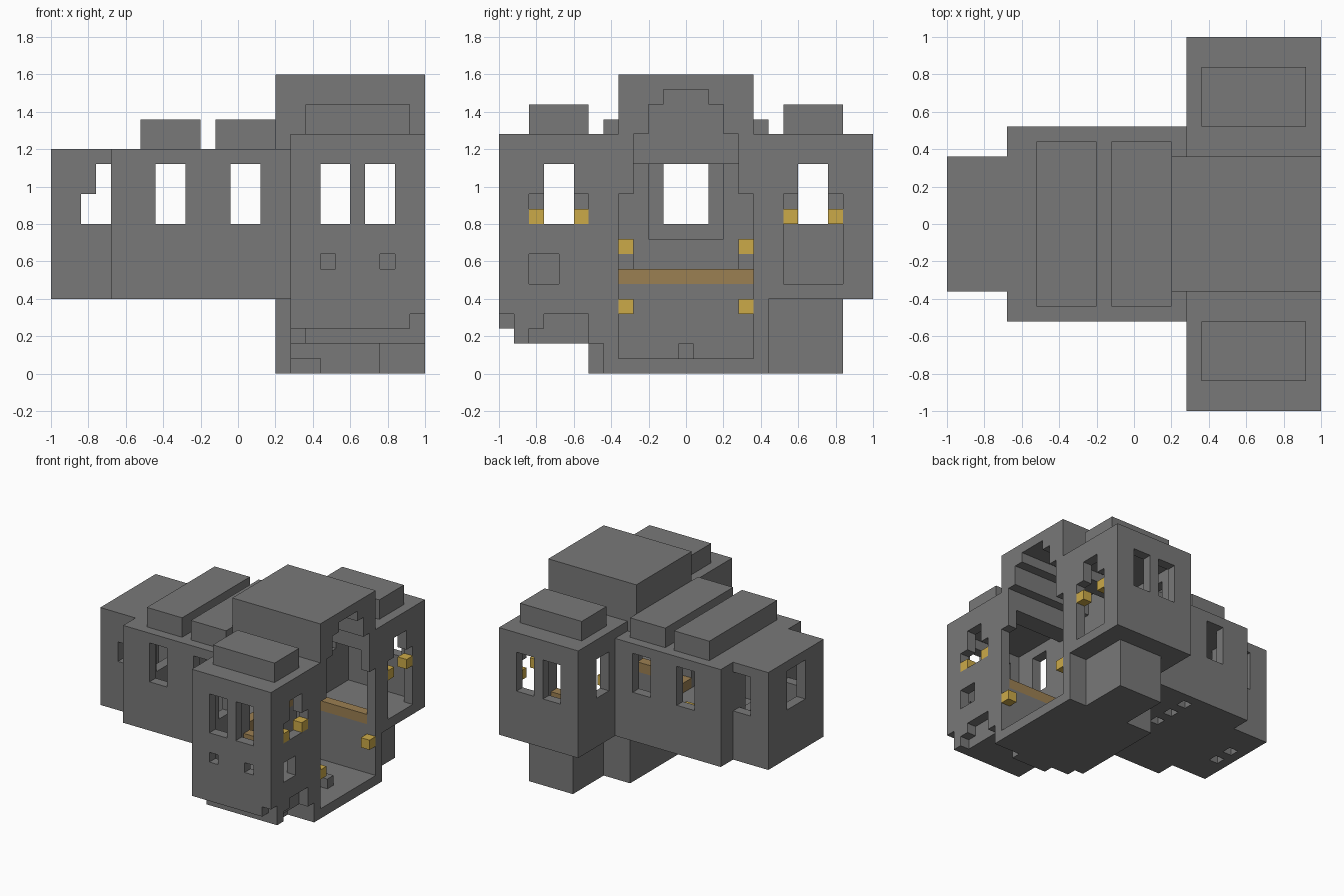
import bpy
import bmesh
from mathutils import Vector

CELL = 0.08
ORIGIN = Vector((-1, -1, 0))

cube = bpy.data.objects.get("Cube")
if cube:
    bpy.data.objects.remove(cube, do_unlink=True)


def material(name, rgb):
    m = bpy.data.materials.new(name)
    m.use_nodes = True
    m.diffuse_color = (*rgb, 1)
    node = m.node_tree.nodes["Principled BSDF"]
    node.inputs["Base Color"].default_value = (*rgb, 1)
    node.inputs["Roughness"].default_value = 0.9
    return m


STONE = material("grey stone", (0.19, 0.19, 0.19))
WOOD = material("brown wood", (0.33, 0.215, 0.085))
GLOW = material("lamp yellow", (0.6, 0.4, 0.066))

cells = {}  # block position -> part name
colours = {}  # part name -> material


def box(x, y, z):
    return [(i, j, k) for i in range(*x) for j in range(*y) for k in range(*z)]


def fill(part, x, y, z, mat=STONE):
    colours[part] = mat
    for c in box(x, y, z):
        cells[c] = part


def cut(x, y, z):
    for c in box(x, y, z):
        cells.pop(c, None)


def mirror(y):
    return (25 - y[1], 25 - y[0])


# Solid masses
fill("apse", (0, 4), (8, 17), (5, 15))
fill("nave", (4, 16), (6, 19), (5, 15))
for start in (6, 11):
    fill("roof_slabs", (start, start + 4), (7, 18), (15, 17))
fill("right_wing", (16, 25), (0, 8), (3, 16))
fill("right_wing", (17, 25), (1, 8), (2, 3))
fill("left_wing", (16, 25), (17, 25), (5, 16))
fill("left_wing_foot", (18, 23), (18, 23), (0, 5))
for y in ((2, 6), (19, 23)):
    fill("wing_caps", (17, 24), y, (16, 18))
fill("tower_base", (15, 25), (7, 18), (0, 7))
fill("tower", (15, 25), (8, 17), (7, 20))
fill("base_steps", (18, 22), (6, 7), (0, 1))
fill("base_steps", (16, 22), (6, 7), (1, 2))

# Broken lower edge of the right wing
cut((24, 25), (0, 1), (3, 4))
cut((24, 25), (2, 6), (2, 3))
cut((24, 25), (3, 6), (3, 4))
cut((15, 16), (7, 8), (0, 5))

# Hollow rooms
cut((1, 4), (9, 16), (6, 14))
cut((5, 15), (7, 18), (6, 14))
for y in ((1, 7), mirror((1, 7))):
    cut((17, 24), y, (6, 15))

# Stepped arch through the tower front
for y, z in (((8, 17), (1, 12)), ((9, 16), (12, 16)),
             ((10, 15), (16, 18)), ((11, 14), (18, 19))):
    cut((16, 25), y, z)

# Openings between rooms
cut((17, 24), (7, 18), (7, 14))
cut((15, 16), (8, 17), (7, 12))
cut((15, 16), (9, 16), (12, 14))
cut((4, 5), (10, 15), (9, 14))

# Side windows of wings and nave
for y in ((0, 1), (24, 25)):
    for x in (18, 21):
        cut((x, x + 2), y, (10, 14))
for y in ((6, 7), (18, 19)):
    for x in (7, 12):
        cut((x, x + 2), y, (10, 14))
for x in (18, 22):
    cut((x, x + 1), (0, 1), (7, 8))

# End windows of the wings, wider at the sill
for y, low in (((3, 5), 10), ((20, 22), 6)):
    cut((16, 17), y, (10, 14))
    cut((24, 25), y, (10, 14))
    cut((24, 25), (y[0] - 1, y[1] + 1), (low, 12))
cut((24, 25), (2, 4), (6, 8))

# Apse windows
cut((0, 1), (11, 14), (10, 14))
cut((2, 4), (16, 17), (10, 14))
cut((2, 4), (8, 9), (10, 12))
cut((3, 4), (8, 9), (12, 14))

# Small drain holes in the floors
for x, rows in ((10, (11, 13, 15, 17)), (1, (11, 13))):
    for y in rows:
        cut((x, x + 1), (y, y + 1), (5, 6))

# Wooden sill running round the tower room
for y in (7, 17):
    fill("wooden_sill", (16, 24), (y, y + 1), (6, 7), WOOD)
fill("wooden_sill", (15, 16), (8, 17), (6, 7), WOOD)

# Fittings
fill("floor_block", (22, 23), (12, 13), (1, 2))
for y in (8, 16):
    fill("lamp_posts", (9, 10), (y, y + 1), (6, 8))
    fill("nave_lamps", (9, 10), (y, y + 1), (8, 9), GLOW)
    fill("door_lamps", (24, 25), (y, y + 1), (4, 5), GLOW)
for y in (2, 5, 19, 22):
    fill("window_lamps", (24, 25), (y, y + 1), (10, 11), GLOW)


def build(part):
    """Skin the exposed sides of one part and merge flat areas."""
    bm = bmesh.new()
    verts = {}

    def vert(p):
        if p not in verts:
            verts[p] = bm.verts.new(ORIGIN + Vector(p) * CELL)
        return verts[p]

    for c in [c for c, name in cells.items() if name == part]:
        for axis in range(3):
            u, v = (axis + 1) % 3, (axis + 2) % 3
            for side in (0, 1):
                near = list(c)
                near[axis] += 2 * side - 1
                if tuple(near) in cells:
                    continue
                loop = []
                for du, dv in ((0, 0), (1, 0), (1, 1), (0, 1)):
                    p = list(c)
                    p[axis] += side
                    p[u] += du
                    p[v] += dv
                    loop.append(vert(tuple(p)))
                bm.faces.new(loop if side else loop[::-1])
    bmesh.ops.dissolve_limit(bm, angle_limit=0.01, verts=bm.verts[:],
                             edges=bm.edges[:])
    bmesh.ops.triangulate(bm, faces=[f for f in bm.faces if len(f.verts) > 4])
    mesh = bpy.data.meshes.new(part)
    bm.to_mesh(mesh)
    bm.free()
    mesh.materials.append(colours[part])
    bpy.context.collection.objects.link(bpy.data.objects.new(part, mesh))


for part in colours:
    build(part)
